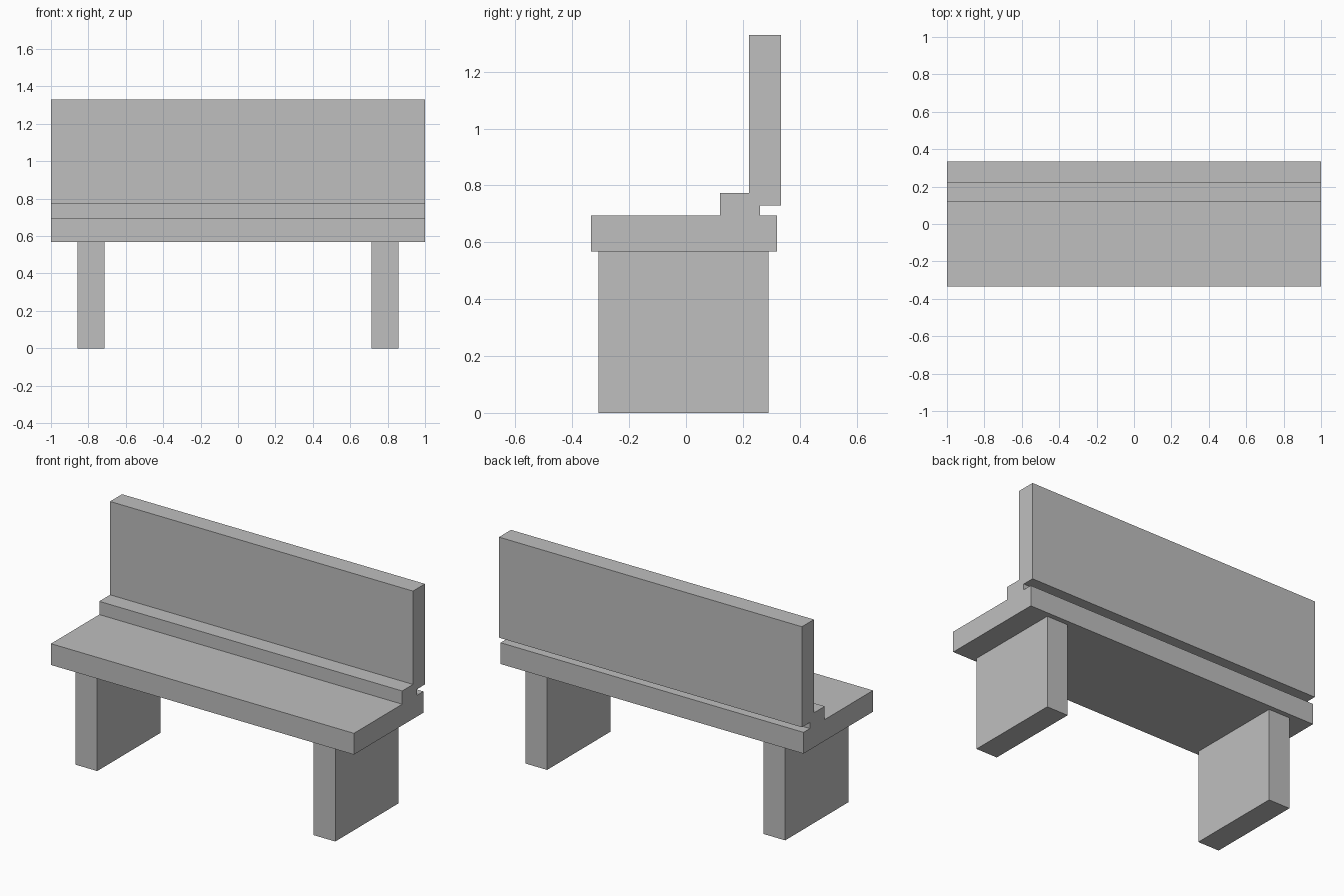
import bpy
import bmesh

cube = bpy.data.objects.get("Cube")
if cube:
    bpy.data.objects.remove(cube, do_unlink=True)

# Single flat stone grey
stone = bpy.data.materials.new("stone_grey")
stone.use_nodes = True
grey = (0.52, 0.52, 0.52, 1)
stone.diffuse_color = grey
stone.node_tree.nodes["Principled BSDF"].inputs["Base Color"].default_value = grey


def extrude_profile(name, profile, x0, x1):
    """Sweep a (y, z) outline along x."""
    bm = bmesh.new()
    face = bm.faces.new([bm.verts.new((x0, y, z)) for y, z in profile])
    result = bmesh.ops.extrude_face_region(bm, geom=[face])
    moved = [v for v in result["geom"] if isinstance(v, bmesh.types.BMVert)]
    bmesh.ops.translate(bm, verts=moved, vec=(x1 - x0, 0, 0))
    bmesh.ops.recalc_face_normals(bm, faces=bm.faces)
    mesh = bpy.data.meshes.new(name)
    bm.to_mesh(mesh)
    bm.free()
    mesh.materials.append(stone)
    obj = bpy.data.objects.new(name, mesh)
    bpy.context.collection.objects.link(obj)
    return obj


# Seat slab, raised ledge and backrest share one stepped section
section = [
    (-0.335, 0.567), (0.32, 0.567), (0.32, 0.694), (0.26, 0.694),
    (0.26, 0.73), (0.335, 0.73), (0.335, 1.33), (0.222, 1.33),
    (0.222, 0.773), (0.12, 0.773), (0.12, 0.694), (-0.335, 0.694),
]
extrude_profile("seat_and_backrest", section, -1, 1)

# Slab legs under each end
leg = [(-0.308, 0), (0.29, 0), (0.29, 0.567), (-0.308, 0.567)]
for side, centre in (("left", 0.786), ("right", -0.786)):
    extrude_profile(side + "_leg", leg, centre - 0.072, centre + 0.072)
